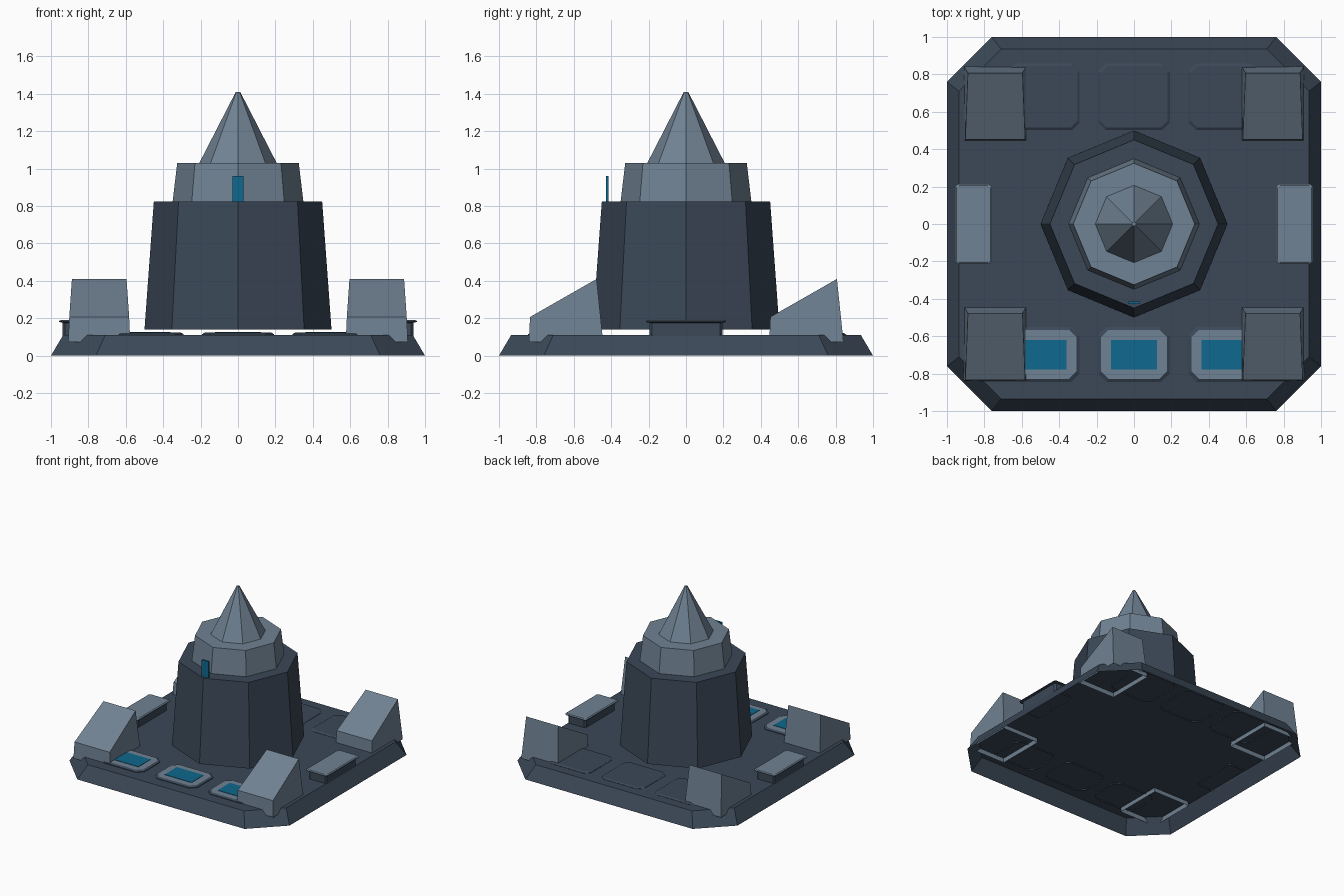
import bpy, bmesh, math

if "Cube" in bpy.data.objects:
    bpy.data.objects.remove(bpy.data.objects["Cube"])


def material(name, srgb):
    m = bpy.data.materials.new(name)
    lin = [((c / 255 + 0.055) / 1.055) ** 2.4 for c in srgb]
    m.diffuse_color = (*lin, 1)
    m.use_nodes = True
    m.node_tree.nodes["Principled BSDF"].inputs["Base Color"].default_value = m.diffuse_color
    return m


DARK = material("dark slate", (59, 72, 87))
LIGHT = material("light steel", (112, 130, 147))
TEAL = material("teal glass", (14, 104, 142))


def loft(name, rings, mats, band_mats=None, cap_mat=0):
    """Open-bottomed shell through equal-length rings, capped on the last one."""
    bm = bmesh.new()
    vs = [[bm.verts.new(p) for p in r] for r in rings]
    n = len(vs[0])
    for k in range(len(vs) - 1):
        for i in range(n):
            j = (i + 1) % n
            f = bm.faces.new((vs[k][i], vs[k][j], vs[k + 1][j], vs[k + 1][i]))
            f.material_index = band_mats[k] if band_mats else 0
    bm.faces.new(vs[-1]).material_index = cap_mat
    me = bpy.data.meshes.new(name)
    bm.to_mesh(me)
    bm.free()
    for m in mats:
        me.materials.append(m)
    ob = bpy.data.objects.new(name, me)
    bpy.context.collection.objects.link(ob)
    return ob


def octagon(r, z):
    return [(r * math.cos(i * math.pi / 4), r * math.sin(i * math.pi / 4), z) for i in range(8)]


def cut_rect(cx, cy, hx, hy, c, z):
    """Counter-clockwise rectangle with corners cut by c."""
    pts = [(hx, -hy + c), (hx, hy - c), (hx - c, hy), (-hx + c, hy),
           (-hx, hy - c), (-hx, -hy + c), (-hx + c, -hy), (hx - c, -hy)]
    return [(cx + x, cy + y, z) for x, y in pts]


def rect(x0, x1, y0, y1, z):
    return [(x0, y0, z), (x1, y0, z), (x1, y1, z), (x0, y1, z)]


# Base platform, open underneath
loft("base", [cut_rect(0, 0, 1, 1, 0.24, 0), cut_rect(0, 0, 0.935, 0.935, 0.225, 0.11)], [DARK])

# Tower, upper tier and spire
loft("tower", [octagon(0.5, 0.14), octagon(0.45, 0.825)], [DARK])
loft("upper_tier", [octagon(0.35, 0.82), octagon(0.325, 1.03)], [LIGHT])
loft("spire", [octagon(0.207, 1.03), octagon(0.012, 1.41)], [LIGHT])

# Window slit standing on the front ledge
loft("window_slit", [rect(-0.03, 0.03, -0.428, -0.414, 0.8),
                     rect(-0.03, 0.03, -0.428, -0.414, 0.96)], [TEAL])

# Four corner wedges, all rising toward the back
for side in (-1, 1):
    for y0, where in ((-0.84, "front"), (0.445, "back")):
        cx = side * 0.742
        bottom = rect(cx - 0.166, cx + 0.166, y0, y0 + 0.397, 0.073)
        top = [(cx - 0.16, y0 + 0.006, 0.207), (cx + 0.16, y0 + 0.006, 0.207),
               (cx + 0.146, y0 + 0.362, 0.41), (cx - 0.146, y0 + 0.362, 0.41)]
        loft(where + "_wedge", [bottom, top], [LIGHT])

# Front panels with glass insets, plain panels at the back
for cx in (-0.483, 0, 0.483):
    loft("front_panel", [cut_rect(cx, -0.697, 0.192, 0.147, 0.045, 0.1),
                         cut_rect(cx, -0.697, 0.192, 0.147, 0.045, 0.115),
                         cut_rect(cx, -0.697, 0.176, 0.131, 0.04, 0.124)],
         [DARK, LIGHT], [0, 0], 1)
    loft("panel_glass", [rect(cx - 0.122, cx + 0.122, -0.778, -0.62, 0.122),
                         rect(cx - 0.122, cx + 0.122, -0.778, -0.62, 0.127)], [TEAL])
    loft("back_panel", [cut_rect(cx, 0.68, 0.192, 0.177, 0.04, 0.1),
                        cut_rect(cx, 0.68, 0.192, 0.177, 0.04, 0.112),
                        cut_rect(cx, 0.68, 0.18, 0.165, 0.036, 0.12)], [DARK])

# Side vents: dark body under a light lid
for side in (-1, 1):
    cx = side * 0.858
    loft("vent_body", [cut_rect(cx, 0, 0.08, 0.195, 0.012, 0.1),
                       cut_rect(cx, 0, 0.08, 0.195, 0.012, 0.178)], [DARK])
    loft("vent_lid", [cut_rect(cx, 0, 0.08, 0.195, 0.012, 0.176),
                      cut_rect(cx, 0, 0.098, 0.215, 0.015, 0.18),
                      cut_rect(cx, 0, 0.098, 0.215, 0.015, 0.185),
                      cut_rect(cx, 0, 0.09, 0.207, 0.013, 0.191)],
         [DARK, LIGHT], [0, 0, 1], 1)
